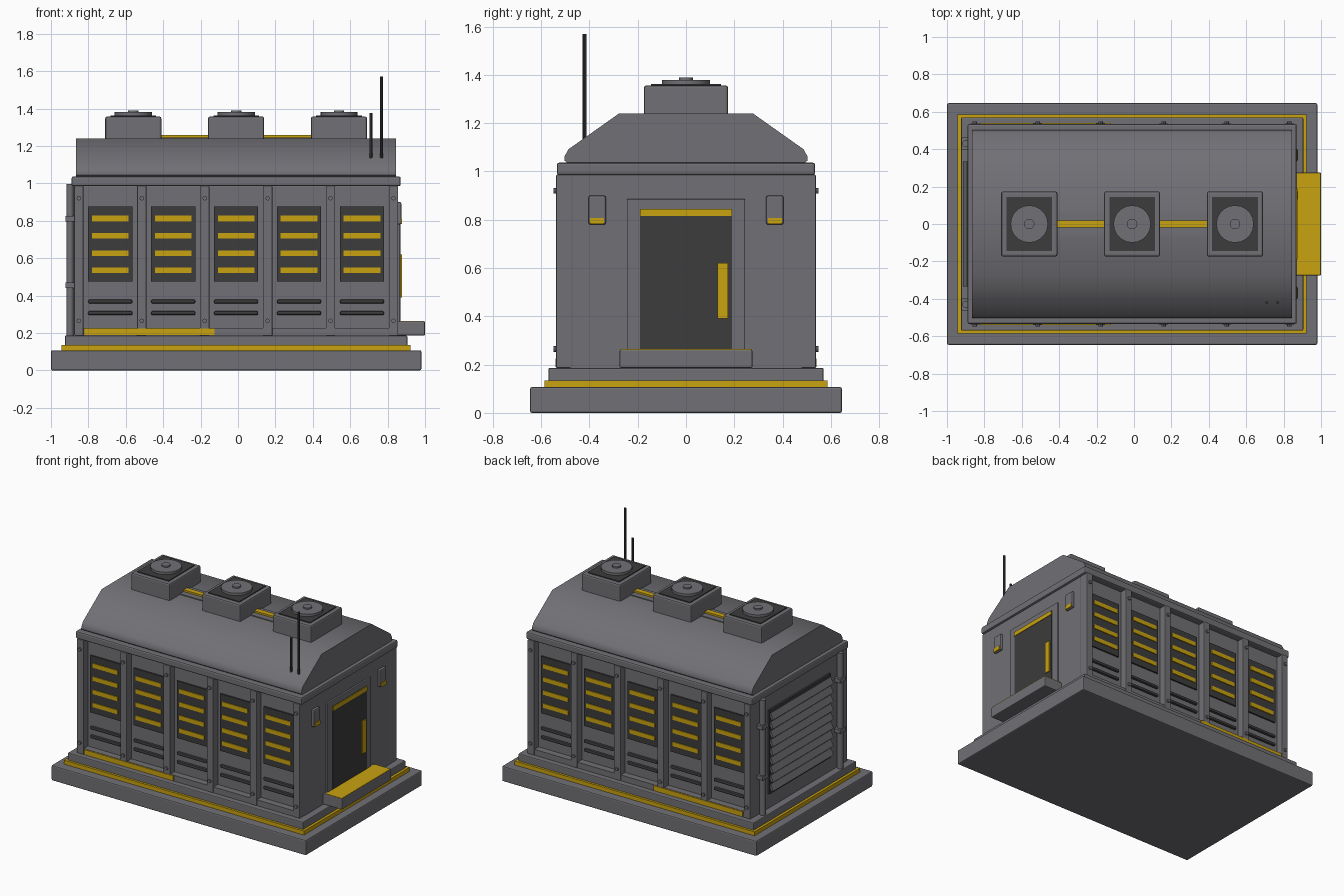
import bpy, bmesh, math
from mathutils import Matrix, Vector

if "Cube" in bpy.data.objects:
    bpy.data.objects.remove(bpy.data.objects["Cube"])

CX = -0.01  # the building is centred slightly left; the door step reaches x = 1


def material(name, rgb):
    m = bpy.data.materials.new(name)
    m.diffuse_color = (*rgb, 1)
    m.use_nodes = True
    m.node_tree.nodes["Principled BSDF"].inputs["Base Color"].default_value = m.diffuse_color
    return m


GREY = material("panel grey", (0.165, 0.165, 0.18))
DARK = material("charcoal", (0.045, 0.045, 0.045))
YELLOW = material("safety yellow", (0.58, 0.36, 0.005))


def finish(name, bm, mat, bevel=0.0):
    bmesh.ops.recalc_face_normals(bm, faces=bm.faces)
    me = bpy.data.meshes.new(name)
    bm.to_mesh(me)
    bm.free()
    me.materials.append(mat)
    ob = bpy.data.objects.new(name, me)
    bpy.context.collection.objects.link(ob)
    if bevel:
        mod = ob.modifiers.new("soft_edges", 'BEVEL')
        mod.width = bevel
        mod.segments = 2
        mod.limit_method = 'ANGLE'
    return ob


def box(name, x, y, z, mat=GREY, bevel=0.0):
    """Box from (min, max) ranges on each axis."""
    bm = bmesh.new()
    lo, hi = Vector((x[0], y[0], z[0])), Vector((x[1], y[1], z[1]))
    size = hi - lo
    size = Vector([abs(s) for s in size])
    bmesh.ops.create_cube(bm, size=1, matrix=Matrix.Translation((lo + hi) / 2) @ Matrix.Diagonal((*size, 1)))
    return finish(name, bm, mat, bevel)


def cylinder(name, centre, r, length, axis='Z', sides=16, mat=GREY):
    bm = bmesh.new()
    rot = {'Z': Matrix(), 'Y': Matrix.Rotation(math.pi / 2, 4, 'X'),
           'X': Matrix.Rotation(math.pi / 2, 4, 'Y')}[axis]
    bmesh.ops.create_cone(bm, cap_ends=True, segments=sides, radius1=r, radius2=r,
                          depth=length, matrix=Matrix.Translation(centre) @ rot)
    ob = finish(name, bm, mat)
    smooth(ob, 40)
    return ob


def smooth(ob, angle):
    bpy.ops.object.select_all(action='DESELECT')
    ob.select_set(True)
    bpy.context.view_layer.objects.active = ob
    bpy.ops.object.shade_smooth_by_angle(angle=math.radians(angle))


def span(c, h):
    return (c - h, c + h)


# Foundation
box("base_slab", span(CX, 0.99), span(0, 0.646), (0, 0.107), GREY, 0.008)
box("base_stripe", span(CX, 0.933), span(0, 0.586), (0.107, 0.135), YELLOW)
box("plinth", span(CX, 0.915), span(0, 0.57), (0.12, 0.186), GREY, 0.006)

# Main body and eave
box("body", span(CX, 0.865), span(0, 0.486), (0.18, 0.99), GREY, 0.006)
box("eave", span(CX, 0.88), span(0, 0.535), (0.985, 1.037), GREY, 0.01)

# Roof: extruded cross-section with sloping sides
half = [(0.492, 1.035), (0.503, 1.045), (0.503, 1.063), (0.487, 1.092), (0.278, 1.24)]
outline = half + [(-y, z) for y, z in reversed(half)]
bm = bmesh.new()
face = bm.faces.new([bm.verts.new((CX - 0.855, y, z)) for y, z in outline])
out = bmesh.ops.extrude_face_region(bm, geom=[face])
bmesh.ops.translate(bm, vec=(1.71, 0, 0), verts=[v for v in out["geom"] if isinstance(v, bmesh.types.BMVert)])
smooth(finish("roof", bm, GREY), 40)

# Long sides: same on front and back
bay = 0.3365
for side, s in (("front", -1), ("back", 1)):
    box(side + "_bottom_rail", span(CX, 0.86), (s * 0.47, s * 0.533), (0.186, 0.227))
    box(side + "_yellow_strip", (-0.82, -0.125), (s * 0.53, s * 0.541), (0.19, 0.225), YELLOW)
    for i in range(6):
        x = CX + (i - 2.5) * bay
        box(f"{side}_pilaster", span(x, 0.025), (s * 0.47, s * 0.538), (0.186, 0.987), GREY, 0.004)
        for z in (0.265, 0.92):
            cylinder(f"{side}_bolt", (x, s * 0.54, z), 0.012, 0.018, 'Y', 8)
    for i in range(5):
        x = CX + (i - 2) * bay
        box(f"{side}_window", span(x, 0.118), (s * 0.48, s * 0.497), (0.475, 0.875), DARK)
        for z in (0.535, 0.627, 0.72, 0.812):
            box(f"{side}_light_slat", span(x, 0.098), (s * 0.49, s * 0.503), span(z, 0.015), YELLOW)
        for z in (0.306, 0.368):
            box(f"{side}_vent", span(x, 0.118), (s * 0.48, s * 0.503), span(z, 0.011), DARK, 0.008)

# Door end (right)
box("door_frame", (0.84, 0.867), span(0, 0.245), (0.186, 0.886), GREY, 0.005)
box("door", (0.86, 0.87), span(0, 0.19), (0.262, 0.845), DARK)
box("door_header", (0.86, 0.874), span(0, 0.19), (0.815, 0.845), YELLOW)
box("door_handle", (0.86, 0.877), (0.13, 0.173), (0.39, 0.62), YELLOW)
box("door_step", (0.84, 1.0), span(0, 0.275), (0.186, 0.262), GREY, 0.006)
box("step_tread", (0.872, 0.997), span(0, 0.272), (0.258, 0.2645), YELLOW)
for s in (-1, 1):
    box("wall_lamp", (0.845, 0.873), span(s * 0.368, 0.036), (0.78, 0.9), GREY, 0.008)
    box("lamp_lens", (0.85, 0.878), span(s * 0.368, 0.029), (0.782, 0.808), YELLOW)

# Louvre end (left)
box("louvre_back", (-0.888, -0.87), span(0, 0.34), (0.29, 0.88), DARK)
for i in range(9):
    ob = box("louvre_slat", (-0.008, 0.008), span(0, 0.335), (-0.024, 0.024))
    ob.location = (-0.896, 0, 0.335 + i * 0.0625)
    ob.rotation_euler = (0, math.radians(25), 0)
for s in (-1, 1):
    cylinder("drain_pipe", (-0.898, s * 0.43, 0.591), 0.02, 0.81, 'Z', 12)
    for z in (0.455, 0.81):
        box("pipe_bracket", (-0.921, -0.87), span(s * 0.43, 0.033), span(z, 0.014))

# Roof fan units
for i in (-1, 0, 1):
    x = CX + i * 0.55
    box("fan_housing", span(x, 0.15), span(0, 0.174), (1.22, 1.357), GREY, 0.01)
    box("fan_plate", span(x, 0.122), span(0, 0.145), (1.355, 1.363), DARK)
    cylinder("fan_disc", (x, 0, 1.369), 0.1, 0.022, 'Z', 20)
    cylinder("fan_hub", (x, 0, 1.378), 0.028, 0.024, 'Z', 12)

# Conduits linking the fan units
for x in (CX - 0.275, CX + 0.275):
    box("conduit_bed", span(x, 0.13), span(0, 0.06), (1.23, 1.246))
    box("conduit", span(x, 0.13), span(0, 0.019), (1.24, 1.258), YELLOW)

# Antennas
for x, top in ((0.71, 1.375), (0.768, 1.57)):
    cylinder("antenna", (x, -0.42, (1.13 + top) / 2), 0.008, top - 1.13, 'Z', 8, DARK)
